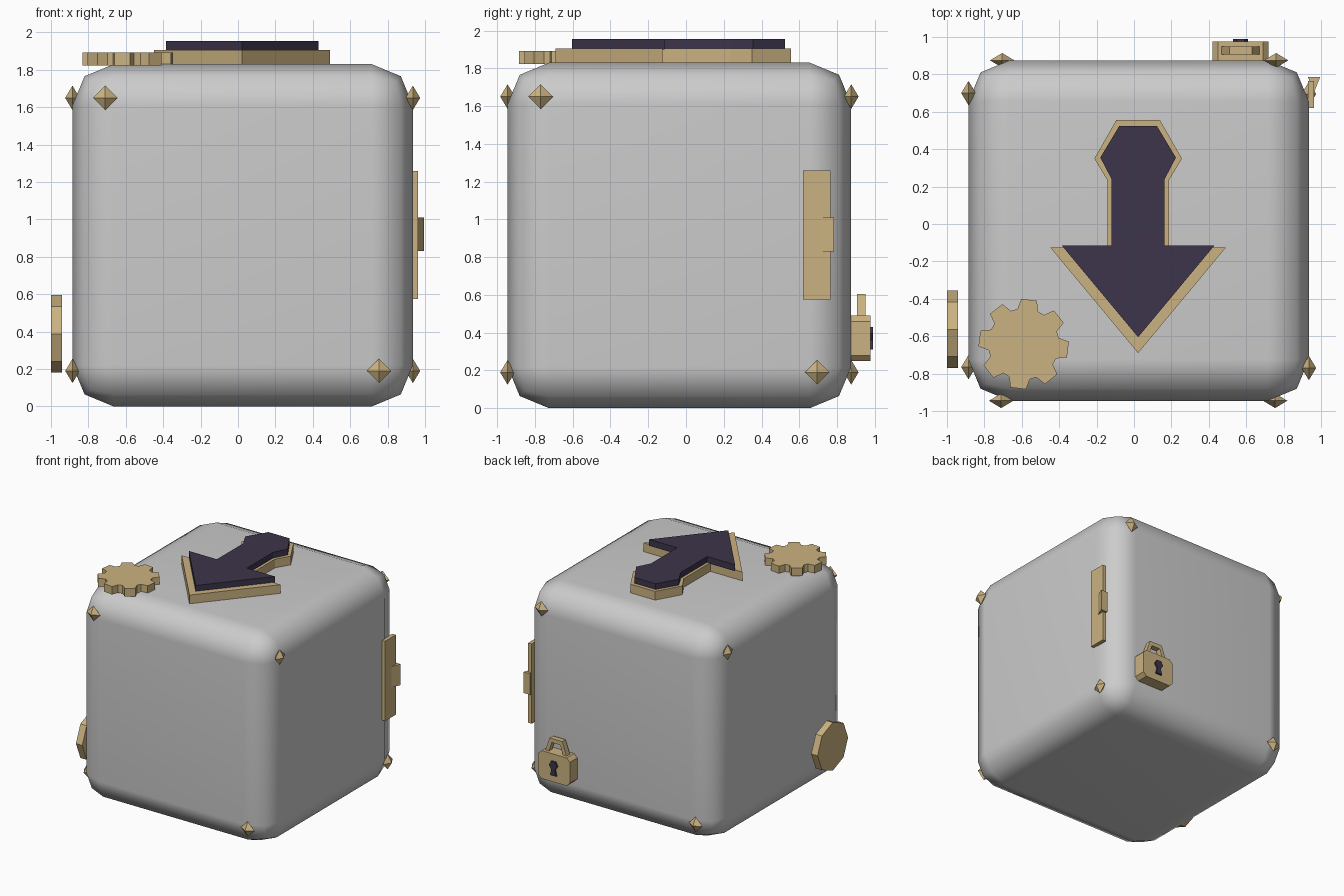
import bpy, bmesh
from math import cos, sin, pi, radians
from mathutils import Vector

if "Cube" in bpy.data.objects:
    bpy.data.objects.remove(bpy.data.objects["Cube"])


def material(name, color):
    m = bpy.data.materials.new(name)
    m.diffuse_color = (*color, 1)
    m.use_nodes = True
    m.node_tree.nodes["Principled BSDF"].inputs["Base Color"].default_value = m.diffuse_color
    return m


GOLD = material("brass", (0.60, 0.45, 0.22))
DARK = material("dark_purple", (0.045, 0.035, 0.07))


def finish(name, bm, mat=None, smooth=False):
    bmesh.ops.recalc_face_normals(bm, faces=bm.faces[:])
    me = bpy.data.meshes.new(name)
    bm.to_mesh(me)
    bm.free()
    ob = bpy.data.objects.new(name, me)
    bpy.context.collection.objects.link(ob)
    if mat:
        me.materials.append(mat)
    if smooth:
        bpy.ops.object.select_all(action='DESELECT')
        ob.select_set(True)
        bpy.context.view_layer.objects.active = ob
        bpy.ops.object.shade_smooth_by_angle(angle=radians(50))
    return ob


def prism(name, outline, axis, low, high, mat, smooth=False):
    """Extrude a 2D outline along an axis from low to high."""
    place = {'x': lambda u, v, w: (w, u, v),
             'y': lambda u, v, w: (u, w, v),
             'z': lambda u, v, w: (u, v, w)}[axis]
    bm = bmesh.new()
    face = bm.faces.new([bm.verts.new(place(u, v, low)) for u, v in outline])
    ext = bmesh.ops.extrude_face_region(bm, geom=[face])
    verts = [g for g in ext['geom'] if isinstance(g, bmesh.types.BMVert)]
    bmesh.ops.translate(bm, verts=verts, vec=Vector(place(0, 0, high - low)))
    return finish(name, bm, mat, smooth)


def mirrored(half, cx):
    """Complete a half outline (offsets from cx) by mirroring it."""
    return [(cx + u, v) for u, v in half] + [(cx - u, v) for u, v in reversed(half) if u > 0]


def ring(cu, cv, r, n, start=0):
    return [(cu + r * cos(start + 2 * pi * i / n), cv + r * sin(start + 2 * pi * i / n)) for i in range(n)]


# Rounded box body
CX, CY, HALF = 0.025, -0.035, 0.91
bm = bmesh.new()
bmesh.ops.create_cube(bm, size=1)
for v in bm.verts:
    v.co = (CX + v.co.x * 1.82, CY + v.co.y * 1.82, 0.915 + v.co.z * 1.83)
bmesh.ops.bevel(bm, geom=bm.edges[:] + bm.verts[:], offset=0.22, segments=2,
                profile=0.5, affect='EDGES')
body = finish("body", bm, smooth=True)
body.modifiers.new("weighted_normals", 'WEIGHTED_NORMAL').keep_sharp = True

# Diamond studs: two at opposite corners of every side face
sides = {"front": (0, -1), "right": (1, 0), "back": (0, 1), "left": (-1, 0)}
for side, (nx, ny) in sides.items():
    out = Vector((nx, ny, 0))
    across = Vector((-ny, nx, 0))
    for label, u, z in (("upper", -0.735, 1.65), ("lower", 0.73, 0.19)):
        c = Vector((CX, CY, z)) + out * HALF + across * u
        bm = bmesh.new()
        for d in (out * 0.039, across * 0.065, Vector((0, 0, 0.065))):
            bm.verts.new(c + d)
            bm.verts.new(c - d)
        bmesh.ops.convex_hull(bm, input=bm.verts[:])
        finish(f"{side}_{label}_stud", bm, GOLD)

# Arrow with hexagonal tail on the lid: brass plate and dark inlay
plate = [(0.117, 0.555), (0.234, 0.35), (0.165, 0.235), (0.165, -0.125), (0.47, -0.125), (0, -0.69)]
inlay = [(0.10, 0.525), (0.202, 0.355), (0.142, 0.24), (0.142, -0.115), (0.408, -0.115), (0, -0.605)]
prism("arrow_plate", mirrored(plate, 0.022), 'z', 1.82, 1.905, GOLD)
prism("arrow_inlay", mirrored(inlay, 0.022), 'z', 1.90, 1.955, DARK)

# Eight-toothed gear on the lid
gear = []
for i in range(8):
    a = radians(-7 + 45 * i)
    for r, da in ((0.19, -17), (0.242, -10), (0.242, 10), (0.19, 17)):
        t = a + radians(da)
        gear.append((-0.59 + r * cos(t), -0.642 + r * sin(t)))
prism("gear", gear, 'z', 1.823, 1.892, GOLD)

# Round token on the left side
prism("side_disc", ring(-0.563, 0.388, 0.207, 8), 'x', -1.0, -0.94, GOLD)

# Latch plate and three-sided knob on the right side
prism("latch_plate", [(0.62, 0.575), (0.765, 0.575), (0.765, 1.26), (0.62, 1.26)], 'x', 0.93, 0.963, GOLD)
prism("latch_knob", [(0.93, 0.785), (0.995, 0.785), (0.963, 0.705)], 'z', 0.83, 1.01, GOLD)

# Padlock on the back
LX = 0.57
case = [(0.12, 0.49), (0.15, 0.46), (0.15, 0.28), (0.12, 0.25)]
prism("padlock_case", mirrored(case, LX), 'y', 0.87, 0.976, GOLD)
shackle = [(LX - 0.105, 0.48), (LX - 0.06, 0.605), (LX + 0.06, 0.605), (LX + 0.105, 0.48),
           (LX + 0.07, 0.48), (LX + 0.04, 0.57), (LX - 0.04, 0.57), (LX - 0.07, 0.48)]
prism("padlock_shackle", shackle, 'y', 0.905, 0.95, GOLD)
keyhole = [(0.02, 0.43), (0.04, 0.395), (0.016, 0.36), (0.03, 0.31)]
prism("padlock_keyhole", mirrored(keyhole, LX), 'y', 0.97, 0.99, DARK)
